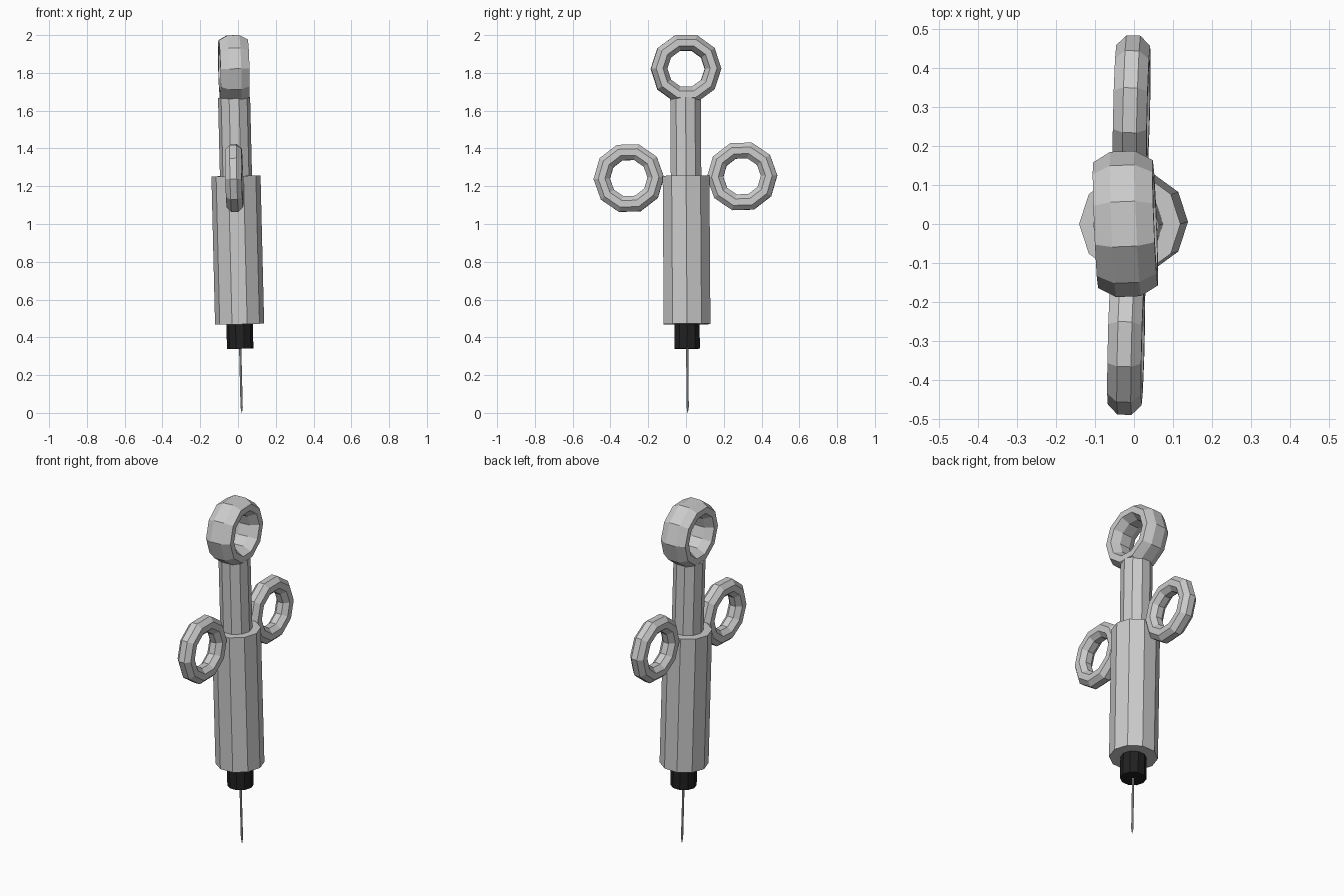
import bpy, bmesh
from math import cos, sin, pi, radians
from mathutils import Matrix

if "Cube" in bpy.data.objects:
    bpy.data.objects.remove(bpy.data.objects["Cube"])

# The whole syringe leans slightly off the vertical
LEAN = (Matrix.Translation((0.02, 0.009, 0)) @ Matrix.Rotation(-0.0245, 4, 'Y')
        @ Matrix.Rotation(0.007, 4, 'X'))


def finish(name, bm, matrix, mat=None):
    bm.transform(matrix)
    bmesh.ops.recalc_face_normals(bm, faces=bm.faces[:])
    me = bpy.data.meshes.new(name)
    bm.to_mesh(me)
    bm.free()
    ob = bpy.data.objects.new(name, me)
    bpy.context.collection.objects.link(ob)
    if mat:
        me.materials.append(mat)
    return ob


def rod(name, r1, r2, z1, z2, sides=10, mat=None):
    bm = bmesh.new()
    bmesh.ops.create_cone(bm, cap_ends=True, segments=sides, radius1=r1,
                          radius2=r2, depth=z2 - z1,
                          matrix=Matrix.Translation((0, 0, (z1 + z2) / 2)))
    # put one corner on the +x side
    return finish(name, bm, LEAN @ Matrix.Rotation(pi / 2, 4, 'Z'), mat)


def ring(name, centre, radius, thick, wide, yaw, roll, major=10, minor=8):
    """Low-poly finger ring in the YZ plane with an oval section."""
    bm = bmesh.new()
    loops = []
    for i in range(major):
        a = 2 * pi * i / major
        loop = []
        for j in range(minor):
            b = 2 * pi * (j + 0.5) / minor
            d = radius + thick * cos(b)
            loop.append(bm.verts.new((wide * sin(b), d * cos(a), d * sin(a))))
        loops.append(loop)
    for i in range(major):
        p, q = loops[i], loops[(i + 1) % major]
        for j in range(minor):
            k = (j + 1) % minor
            bm.faces.new((p[j], q[j], q[k], p[k]))
    m = (Matrix.Translation(centre) @ Matrix.Rotation(yaw, 4, 'Z')
         @ Matrix.Rotation(-0.0245, 4, 'Y') @ Matrix.Rotation(roll, 4, 'X'))
    return finish(name, bm, m)


black = bpy.data.materials.new("black_rubber")
black.diffuse_color = (0.015, 0.015, 0.015, 1)
black.use_nodes = True
black.node_tree.nodes["Principled BSDF"].inputs["Base Color"].default_value = black.diffuse_color

# Barrel, plunger and nozzle
rod("barrel", 0.13, 0.13, 0.47, 1.255)
rod("plunger", 0.085, 0.085, 1.2, 1.67)
rod("nozzle", 0.07, 0.07, 0.34, 0.48, mat=black)

# Needle with pointed tip
rod("needle", 0.006, 0.006, 0.03, 0.35, 8)
rod("needle_tip", 0.001, 0.006, 0.0, 0.03, 8)

# Thumb ring on top, finger rings at the sides
ring("thumb_ring", (-0.022, 0.0, 1.822), 0.143, 0.047, 0.083, 0.04, 0.0)
for name, c in (("finger_ring_left", (-0.02, -0.303, 1.243)),
                ("finger_ring_right", (-0.006, 0.297, 1.252))):
    ring(name, c, 0.143, 0.047, 0.047, -0.025, 0.03)
